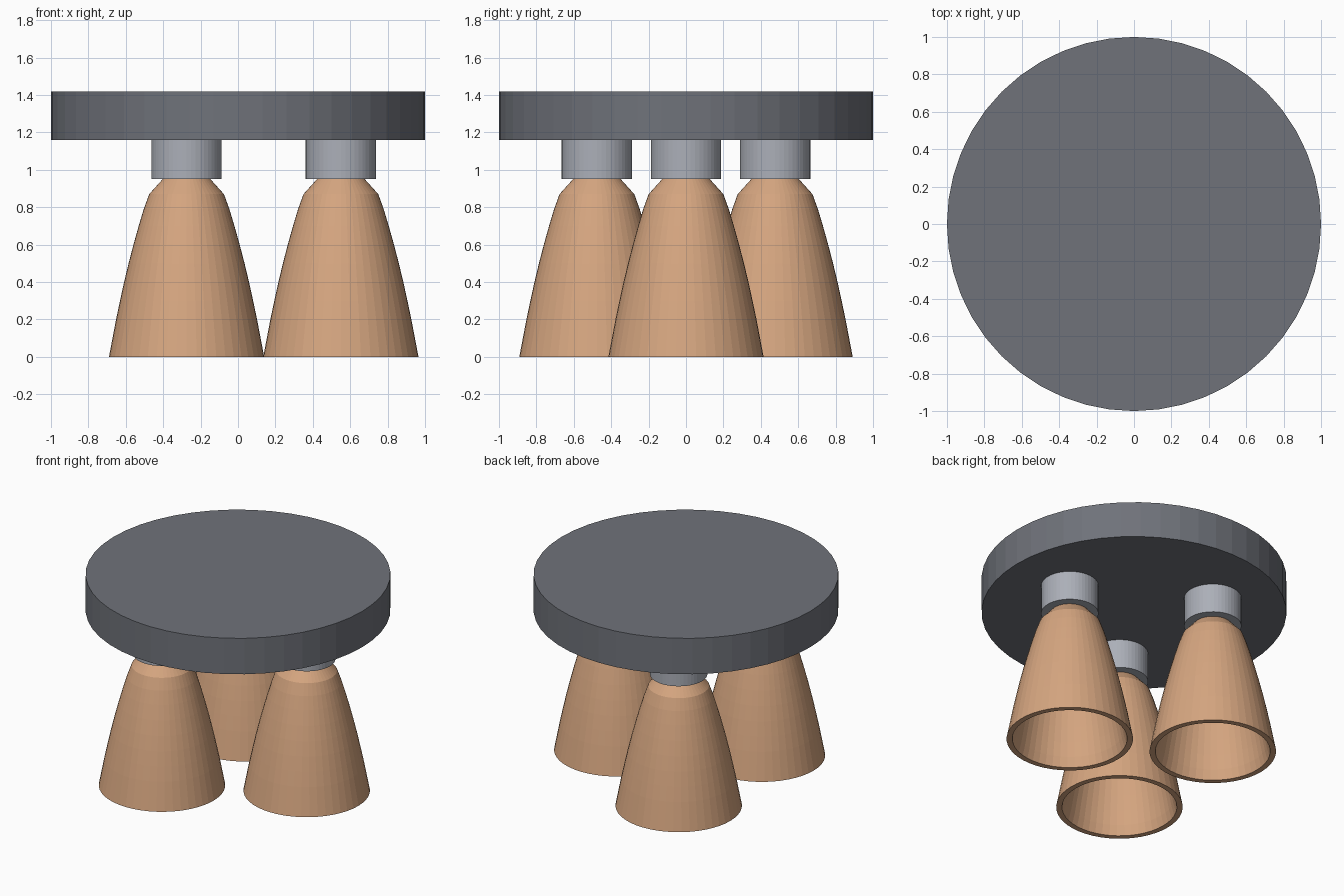
import bpy
import math

cube = bpy.data.objects.get("Cube")
if cube:
    bpy.data.objects.remove(cube, do_unlink=True)

SIDES = 48


def make_material(name, rgb):
    mat = bpy.data.materials.new(name)
    mat.use_nodes = True
    color = (*rgb, 1.0)
    mat.diffuse_color = color
    mat.node_tree.nodes["Principled BSDF"].inputs["Base Color"].default_value = color
    return mat


def cylinder(name, radius, low, high, x, y, mat):
    bpy.ops.mesh.primitive_cylinder_add(
        vertices=SIDES, radius=radius, depth=high - low,
        location=(x, y, (low + high) / 2))
    obj = bpy.context.object
    obj.name = name
    obj.data.materials.append(mat)
    return obj


def lathe(name, profile, x, y, mat):
    """Revolve an (r, z) profile whose two ends lie on the axis."""
    verts = [(0, 0, profile[0][1])]
    for r, z in profile[1:-1]:
        for i in range(SIDES):
            a = math.tau * i / SIDES
            verts.append((r * math.cos(a), r * math.sin(a), z))
    verts.append((0, 0, profile[-1][1]))
    rings, last = len(profile) - 2, len(verts) - 1
    faces = []
    for i in range(SIDES):
        j = (i + 1) % SIDES
        faces.append((0, 1 + i, 1 + j))
        for k in range(rings - 1):
            a, b = 1 + k * SIDES, 1 + (k + 1) * SIDES
            faces.append((a + i, b + i, b + j, a + j))
        top = 1 + (rings - 1) * SIDES
        faces.append((top + i, last, top + j))
    mesh = bpy.data.meshes.new(name)
    mesh.from_pydata(verts, [], faces)
    mesh.materials.append(mat)
    obj = bpy.data.objects.new(name, mesh)
    obj.location = (x, y, 0)
    bpy.context.collection.objects.link(obj)
    return obj


canopy_gray = make_material("dark gray metal", (0.16, 0.17, 0.195))
socket_gray = make_material("light gray metal", (0.41, 0.43, 0.48))
shade_tan = make_material("tan shade", (0.67, 0.38, 0.216))

# Round ceiling plate
cylinder("ceiling_plate", 1.0, 1.16, 1.42, 0, 0, canopy_gray)

# Bell profile: inner wall from the crown down, then the outer wall back up
outer = [(0.415, 0), (0.396, 0.1), (0.377, 0.2), (0.356, 0.3), (0.334, 0.4),
         (0.31, 0.5), (0.284, 0.6), (0.256, 0.7), (0.229, 0.79), (0.2, 0.87),
         (0.128, 0.95), (0.07, 0.99)]
inner = [(r - 0.038, max(z - 0.03, 0)) for r, z in reversed(outer)]
bell = [(0, inner[0][1])] + inner + outer + [(0, 0.99)]

# Three lamps spaced evenly around the plate
for n, side in enumerate(("left", "back_right", "front_right")):
    angle = math.tau * n / 3
    x, y = 0.55 * math.cos(angle), 0.55 * math.sin(angle)
    cylinder(side + "_socket", 0.188, 0.95, 1.16, x, y, socket_gray)
    lathe(side + "_shade", bell, x, y, shade_tan)
